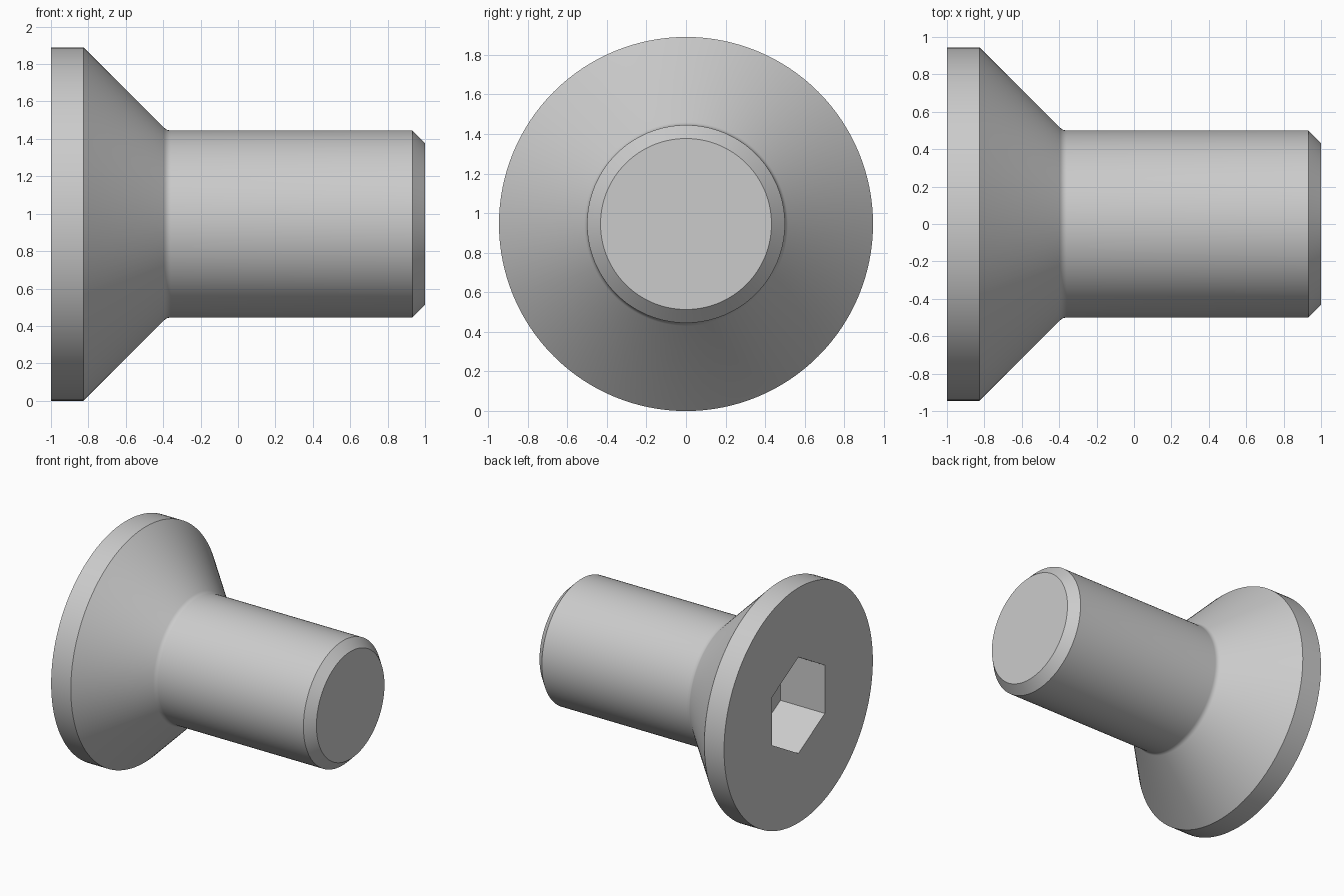
import bpy, bmesh
from math import sin, cos, pi, radians
from mathutils import Matrix

if "Cube" in bpy.data.objects:
    bpy.data.objects.remove(bpy.data.objects["Cube"])

AXIS_Z = 0.945
SEGMENTS = 128


def make_object(name, bm):
    bmesh.ops.recalc_face_normals(bm, faces=bm.faces[:])
    mesh = bpy.data.meshes.new(name)
    bm.to_mesh(mesh)
    bm.free()
    obj = bpy.data.objects.new(name, mesh)
    bpy.context.collection.objects.link(obj)
    obj.location.z = AXIS_Z
    return obj


def lathe_x(name, profile, segments):
    """Revolve (x, radius) points around the x axis, with flat end caps."""
    bm = bmesh.new()
    rings = []
    for x, r in profile:
        angles = [2 * pi * i / segments for i in range(segments)]
        rings.append([bm.verts.new((x, r * sin(a), r * cos(a))) for a in angles])
    for a, b in zip(rings, rings[1:]):
        for i in range(segments):
            j = (i + 1) % segments
            bm.faces.new((a[i], a[j], b[j], b[i]))
    bm.faces.new(rings[0])
    bm.faces.new(rings[-1])
    return make_object(name, bm)


# Screw body: rim, countersunk cone, small fillet, shank, end chamfer
fillet = 0.05
fx = -0.38 + fillet * (2 ** 0.5 - 1)
arc = [(fx - fillet * sin(radians(t)), 0.5 + fillet * (1 - cos(radians(t))))
       for t in (45, 36, 27, 18, 9, 0)]
profile = [(-1, 0.945), (-0.825, 0.945)] + arc + [(0.932, 0.5), (1, 0.432)]
screw = lathe_x("countersunk_screw", profile, SEGMENTS)

# Hexagonal key socket, corners pointing up and down
cutter = lathe_x("socket_cutter", [(-1.2, 0.387), (-0.605, 0.387)], 6)
cutter.hide_render = True
cut = screw.modifiers.new("socket", 'BOOLEAN')
cut.operation = 'DIFFERENCE'
cut.solver = 'EXACT'
cut.object = cutter
bpy.context.view_layer.objects.active = screw
screw.select_set(True)
bpy.ops.object.modifier_apply(modifier=cut.name)
bpy.data.objects.remove(cutter)

bpy.ops.object.shade_smooth_by_angle(angle=radians(30))
